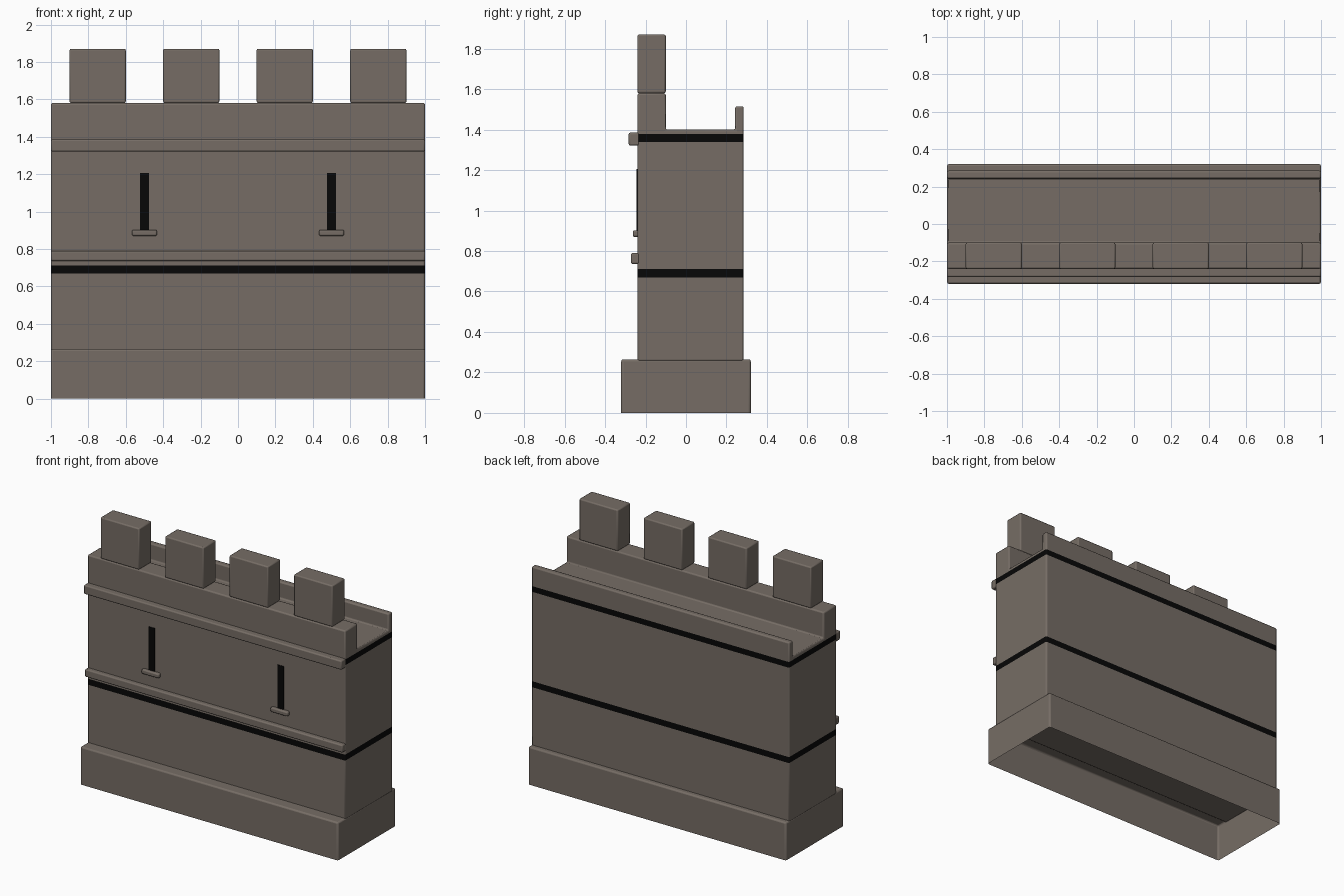
import bpy, bmesh
from mathutils import Vector

if "Cube" in bpy.data.objects:
    bpy.data.objects.remove(bpy.data.objects["Cube"], do_unlink=True)


def make_material(name, color):
    mat = bpy.data.materials.new(name)
    mat.use_nodes = True
    mat.diffuse_color = color
    mat.node_tree.nodes["Principled BSDF"].inputs["Base Color"].default_value = color
    return mat


STONE = make_material("warm grey stone", (0.18, 0.152, 0.13, 1))
BLACK = make_material("black", (0.002, 0.002, 0.002, 1))


def finish(name, bm, mats, bevel=0.0):
    bmesh.ops.recalc_face_normals(bm, faces=bm.faces)
    mesh = bpy.data.meshes.new(name)
    bm.to_mesh(mesh)
    bm.free()
    for mat in mats:
        mesh.materials.append(mat)
    obj = bpy.data.objects.new(name, mesh)
    bpy.context.collection.objects.link(obj)
    if bevel:
        mod = obj.modifiers.new("soft edges", 'BEVEL')
        mod.width = bevel
        mod.segments = 2
        mod.limit_method = 'ANGLE'
    bpy.ops.object.select_all(action='DESELECT')
    obj.select_set(True)
    bpy.context.view_layer.objects.active = obj
    bpy.ops.object.shade_smooth_by_angle()
    return obj


def box(name, x, y, z, mat=STONE, bevel=0.008, open_bottom=False):
    """Box from (min, max) ranges on each axis."""
    bm = bmesh.new()
    bmesh.ops.create_cube(bm, size=1)
    for v in bm.verts:
        v.co = Vector(r[0] if c < 0 else r[1] for c, r in zip(v.co, (x, y, z)))
    if open_bottom:
        low = [f for f in bm.faces if f.calc_center_median().z < z[0] + 0.001]
        bmesh.ops.delete(bm, geom=low, context='FACES_ONLY')
    return finish(name, bm, [mat], bevel)


FRONT, BACK = -0.24, 0.285
WALK, PARAPET, REAR = 1.4, 1.58, 1.515

# Hollow plinth, open underneath
box("plinth", (-1, 1), (-0.32, 0.32), (0, 0.265), bevel=0.01, open_bottom=True)

# Wall with sunken walkway: cross-section swept along x
bm = bmesh.new()
section = [(FRONT, 0.255), (BACK, 0.255), (BACK, REAR), (0.243, REAR),
           (0.243, WALK), (-0.1, WALK), (-0.1, PARAPET), (FRONT, PARAPET)]
face = bm.faces.new([bm.verts.new((-1, y, z)) for y, z in section])
swept = bmesh.ops.extrude_face_region(bm, geom=[face])["geom"]
bmesh.ops.translate(bm, vec=(2, 0, 0),
                    verts=[g for g in swept if isinstance(g, bmesh.types.BMVert)])

# Black bands cut around the wall
BANDS = [(0.67, 0.712), (1.339, 1.379)]
for height in [h for band in BANDS for h in band]:
    bmesh.ops.bisect_plane(bm, geom=bm.verts[:] + bm.edges[:] + bm.faces[:],
                           plane_co=(0, 0, height), plane_no=(0, 0, 1))
for f in bm.faces:
    middle = f.calc_center_median().z
    f.material_index = int(any(low < middle < high for low, high in BANDS))
finish("wall", bm, [STONE, BLACK], 0.009)

# String courses across the front
box("lower_string_course", (-1, 1), (-0.272, FRONT + 0.01), (0.736, 0.79))
box("upper_string_course", (-1, 1), (-0.283, FRONT + 0.01), (1.321, 1.385))

# Arrow slits with sills
for side, x in (("right", -0.5), ("left", 0.5)):
    box(side + "_arrow_slit", (x - 0.024, x + 0.024), (FRONT - 0.004, FRONT + 0.004),
        (0.9, 1.205), BLACK, 0)
    box(side + "_sill", (x - 0.067, x + 0.067), (-0.263, FRONT + 0.01), (0.87, 0.902))

# Battlements
for i in range(4):
    x = -0.75 + 0.5 * i
    box(f"merlon_{i + 1}", (x - 0.15, x + 0.15), (FRONT, -0.1), (PARAPET, 1.87))
